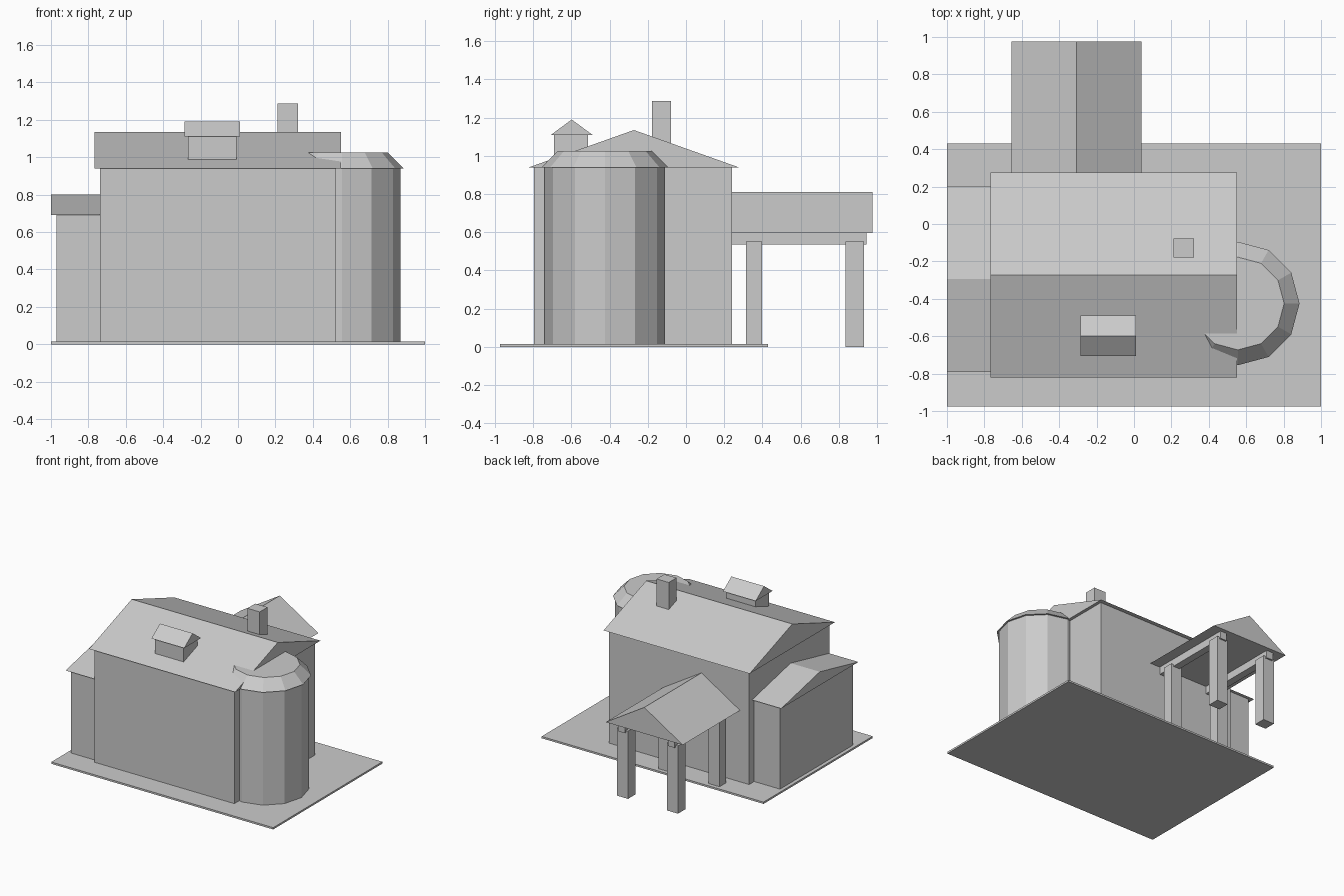
import bpy, math

if "Cube" in bpy.data.objects:
    bpy.data.objects.remove(bpy.data.objects["Cube"])


def add_mesh(name, verts, faces):
    mesh = bpy.data.meshes.new(name)
    mesh.from_pydata(verts, [], faces)
    mesh.update()
    obj = bpy.data.objects.new(name, mesh)
    bpy.context.collection.objects.link(obj)
    return obj


def box(name, x, y, z):
    verts = [(a, b, c) for c in z for b in y for a in x]
    faces = [(0, 2, 3, 1), (4, 5, 7, 6), (0, 1, 5, 4),
             (2, 6, 7, 3), (0, 4, 6, 2), (1, 3, 7, 5)]
    return add_mesh(name, verts, faces)


def gable(name, x, y, z, along_x=True):
    """Solid triangular roof, ridge centred over the span."""
    if along_x:
        m = sum(y) / 2
        verts = [(a, b, c) for a in x
                 for b, c in ((y[0], z[0]), (y[1], z[0]), (m, z[1]))]
    else:
        m = sum(x) / 2
        verts = [(a, b, c) for b in reversed(y)
                 for a, c in ((x[0], z[0]), (x[1], z[0]), (m, z[1]))]
    faces = [(0, 2, 1), (3, 4, 5), (0, 1, 4, 3), (1, 2, 5, 4), (2, 0, 3, 5)]
    return add_mesh(name, verts, faces)


def drum(name, r_bottom, r_top, z):
    bpy.ops.mesh.primitive_cone_add(
        vertices=12, radius1=r_bottom, radius2=r_top, depth=z[1] - z[0],
        location=(0.555, -0.425, sum(z) / 2), rotation=(0, 0, math.pi / 2))
    bpy.context.object.name = name


# Ground slab
box("base_slab", (-1, 1), (-0.975, 0.43), (0, 0.015))

# Main house
box("main_walls", (-0.737, 0.525), (-0.796, 0.24), (0.01, 0.94))
gable("main_roof", (-0.767, 0.55), (-0.822, 0.276), (0.94, 1.135))
box("chimney", (0.21, 0.32), (-0.178, -0.078), (0.95, 1.286))

# Dormer
box("dormer_walls", (-0.267, -0.007), (-0.69, -0.513), (0.96, 1.11))
gable("dormer_roof", (-0.285, 0.01), (-0.707, -0.49), (1.11, 1.19))

# Side wing
box("wing_walls", (-0.97, -0.72), (-0.763, 0.175), (0.01, 0.69))
gable("wing_roof", (-1, -0.72), (-0.791, 0.203), (0.69, 0.80))

# Twelve-sided turret with a truncated cap
drum("turret_walls", 0.315, 0.315, (0.01, 0.94))
drum("turret_cap", 0.33, 0.248, (0.94, 1.024))

# Back porch
gable("porch_roof", (-0.655, 0.04), (0.22, 0.977), (0.597, 0.81), along_x=False)
for side, cx in (("left", -0.53), ("right", -0.08)):
    box(f"porch_beam_{side}", (cx - 0.03, cx + 0.03), (0.22, 0.945), (0.535, 0.597))
    for row, cy in (("inner", 0.355), ("outer", 0.884)):
        box(f"porch_post_{side}_{row}", (cx - 0.05, cx + 0.05),
            (cy - 0.048, cy + 0.048) if row == "outer" else (cy - 0.042, cy + 0.042),
            (0, 0.552))
